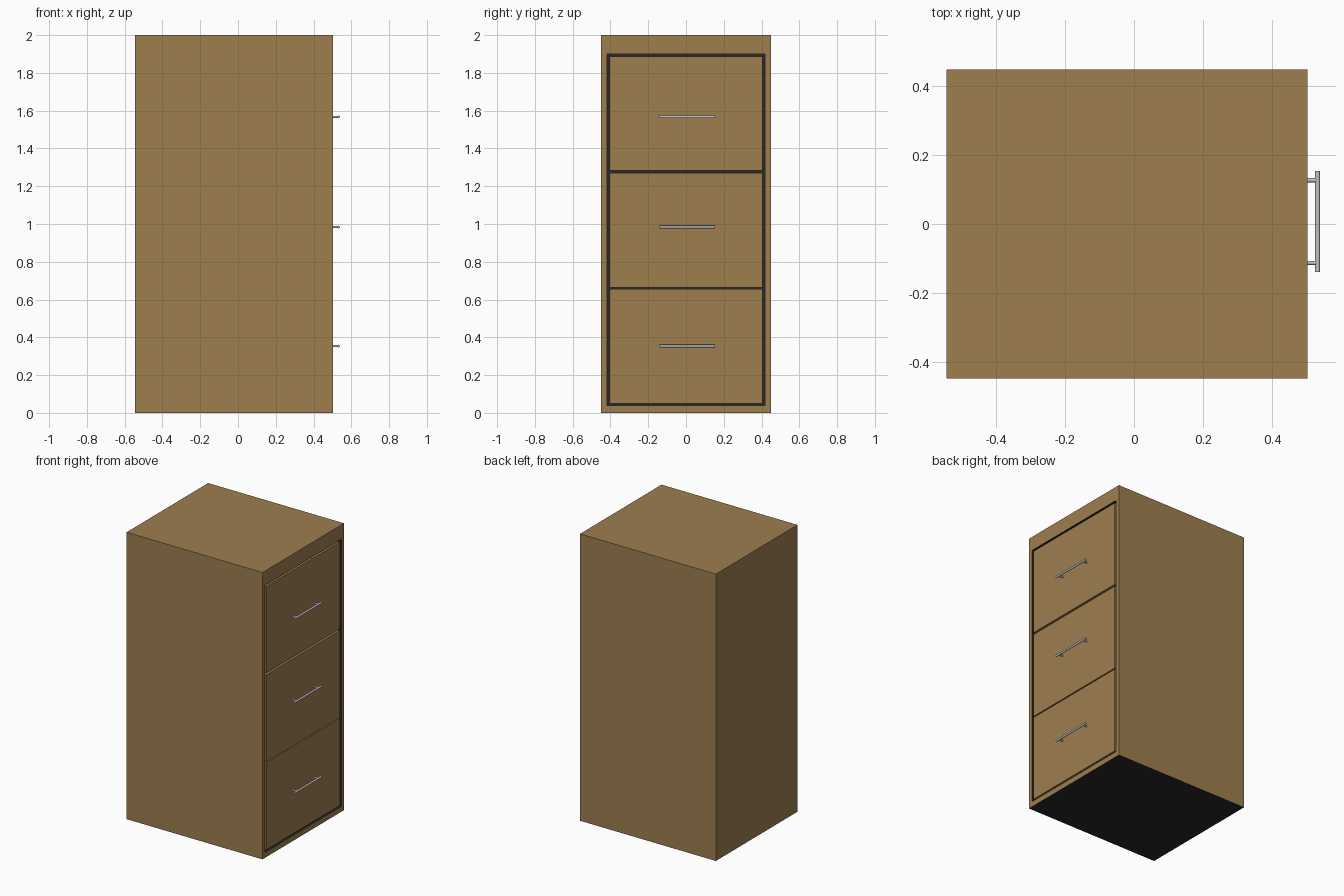
import bpy, bmesh, math
from mathutils import Vector

if "Cube" in bpy.data.objects:
    bpy.data.objects.remove(bpy.data.objects["Cube"])


def material(name, rgb):
    m = bpy.data.materials.new(name)
    m.diffuse_color = (*rgb, 1.0)
    m.use_nodes = True
    m.node_tree.nodes["Principled BSDF"].inputs["Base Color"].default_value = m.diffuse_color
    return m


WOOD = material("brown_wood", (0.34, 0.21, 0.078))
DARK = material("dark_interior", (0.022, 0.022, 0.022))
METAL = material("brushed_metal", (0.55, 0.55, 0.57))

X0, X1 = -0.545, 0.503        # back and drawer face of the cabinet
W = 0.449                     # half width
DEPTH = 0.05                  # depth of the drawer recess


def make_object(name, bm, mats):
    bmesh.ops.recalc_face_normals(bm, faces=bm.faces)
    me = bpy.data.meshes.new(name)
    bm.to_mesh(me)
    bm.free()
    for m in mats:
        me.materials.append(m)
    ob = bpy.data.objects.new(name, me)
    bpy.context.collection.objects.link(ob)
    return ob


def add_box(bm, lo, hi):
    lo, hi = Vector(lo), Vector(hi)
    verts = bmesh.ops.create_cube(bm, size=1)["verts"]
    for v in verts:
        v.co = Vector([(lo[i] + hi[i]) / 2 + v.co[i] * (hi[i] - lo[i]) for i in range(3)])
    return verts


def add_rod(bm, a, b, r):
    a, b = Vector(a), Vector(b)
    d = b - a
    verts = bmesh.ops.create_cone(bm, cap_ends=True, segments=16, radius1=r,
                                  radius2=r, depth=d.length)["verts"]
    rot = d.to_track_quat("Z", "Y")
    for v in verts:
        v.co = rot @ v.co + (a + b) / 2


# Cabinet carcass: a box whose drawer side is inset and pushed in
bm = bmesh.new()
add_box(bm, (X0, -W, 0), (X1, W, 2))
face = max(bm.faces, key=lambda f: f.calc_center_median().x)
bmesh.ops.inset_individual(bm, faces=[face], thickness=0.03)
for v in face.verts:
    v.co.y = math.copysign(0.419, v.co.y)
    v.co.z = 1.9 if v.co.z > 1 else 0.038
back = bmesh.ops.extrude_face_region(bm, geom=[face])
bmesh.ops.translate(bm, vec=(-DEPTH, 0, 0),
                    verts=[g for g in back["geom"] if isinstance(g, bmesh.types.BMVert)])
if face.is_valid:
    bmesh.ops.delete(bm, geom=[face], context="FACES_ONLY")
# Recess walls, recess back and the underside are dark
for f in bm.faces:
    c = f.calc_center_median()
    recess = X1 - DEPTH - 0.001 < c.x < X1 - 0.001
    if recess or c.z < 0.001:
        f.material_index = 1
make_object("cabinet_carcass", bm, [WOOD, DARK])

# Drawer fronts and bar handles, bottom to top: (z low, z high, handle z)
drawers = [("bottom", 0.05, 0.655, 0.354),
           ("middle", 0.663, 1.27, 0.984),
           ("top", 1.284, 1.887, 1.567)]
for name, z0, z1, hz in drawers:
    bm = bmesh.new()
    add_box(bm, (X1 - DEPTH, -0.406, z0), (X1, 0.406, z1))
    make_object(name + "_drawer_front", bm, [WOOD])

    bm = bmesh.new()
    add_rod(bm, (0.533, -0.14, hz), (0.533, 0.154, hz), 0.007)
    for y in (-0.113, 0.127):
        add_rod(bm, (X1 - 0.005, y, hz), (0.533, y, hz), 0.006)
    ob = make_object(name + "_drawer_handle", bm, [METAL])
    bpy.ops.object.select_all(action="DESELECT")
    ob.select_set(True)
    bpy.context.view_layer.objects.active = ob
    bpy.ops.object.shade_smooth_by_angle()
